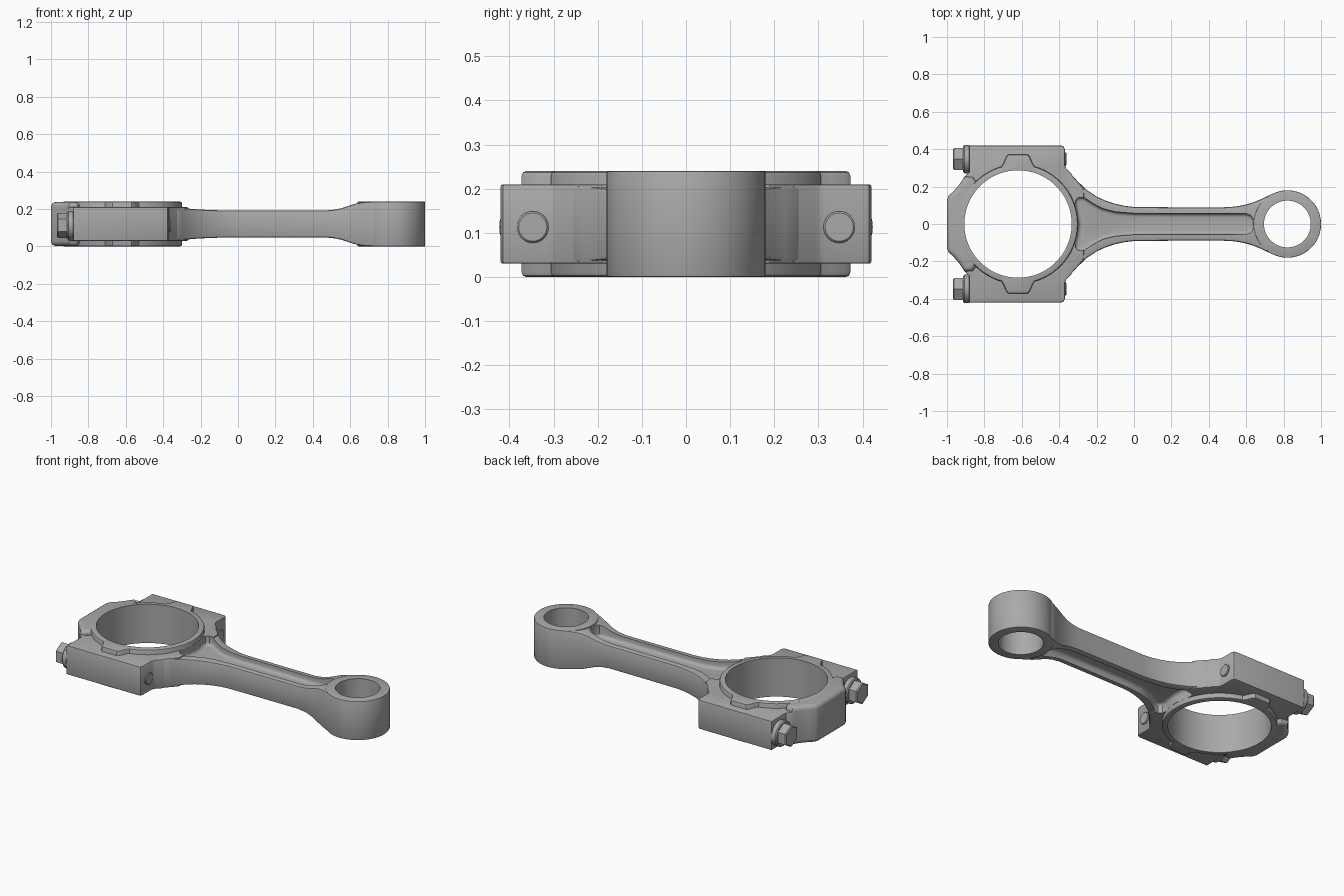
import bpy, bmesh, math
from mathutils import Matrix

cube = bpy.data.objects.get("Cube")
if cube:
    bpy.data.objects.remove(cube, do_unlink=True)

steel = bpy.data.materials.new("steel_grey")
steel.use_nodes = True
GREY = (0.4, 0.4, 0.4, 1)
steel.diffuse_color = GREY
steel.node_tree.nodes["Principled BSDF"].inputs["Base Color"].default_value = GREY

MID = 0.12             # mid plane height
BIG_X, SMALL_X = -0.62, 0.82


def finish(name, bm):
    bmesh.ops.recalc_face_normals(bm, faces=bm.faces)
    mesh = bpy.data.meshes.new(name)
    bm.to_mesh(mesh)
    bm.free()
    mesh.materials.append(steel)
    obj = bpy.data.objects.new(name, mesh)
    bpy.context.collection.objects.link(obj)
    return obj


def mirrored(half):
    """Close an outline by mirroring its +y half."""
    return half + [(x, -y) for x, y in reversed(half) if abs(y) > 1e-5]


def prism(name, outline, z0, z1, bevel=0.0, segments=2):
    bm = bmesh.new()
    base = bm.faces.new([bm.verts.new((x, y, z0)) for x, y in outline])
    res = bmesh.ops.extrude_face_region(bm, geom=[base])
    top = [v for v in res["geom"] if isinstance(v, bmesh.types.BMVert)]
    bmesh.ops.translate(bm, verts=top, vec=(0, 0, z1 - z0))
    if bevel:
        rim = [e for e in bm.edges if abs(e.verts[0].co.z - e.verts[1].co.z) < 1e-6]
        bmesh.ops.bevel(bm, geom=rim, offset=bevel, segments=segments,
                        profile=0.5, affect="EDGES")
    return finish(name, bm)


def arc(cx, r, a0, a1, n):
    steps = [math.radians(a0 + (a1 - a0) * i / n) for i in range(n + 1)]
    return [(cx + r * math.cos(a), r * math.sin(a)) for a in steps]


def circle(cx, r, n=96):
    return arc(cx, r, 0, 360 - 360 / n, n - 1)


def x_cylinder(name, r, x0, x1, y, z, sides, bevel):
    bm = bmesh.new()
    turn = Matrix.Translation(((x0 + x1) / 2, y, z)) @ Matrix.Rotation(math.pi / 2, 4, "Y")
    # corners point sideways
    turn = turn @ Matrix.Rotation(math.pi / 2, 4, "Z")
    bmesh.ops.create_cone(bm, cap_ends=True, segments=sides, radius1=r, radius2=r,
                          depth=x1 - x0, matrix=turn)
    rim = [e for e in bm.edges if abs(e.verts[0].co.x - e.verts[1].co.x) < 1e-6]
    bmesh.ops.bevel(bm, geom=rim, offset=bevel, segments=1, affect="EDGES")
    return finish(name, bm)


def apply_mod(obj, kind, **settings):
    mod = obj.modifiers.new(kind.title(), kind)
    for key, value in settings.items():
        setattr(mod, key, value)
    bpy.context.view_layer.objects.active = obj
    bpy.ops.object.modifier_apply(modifier=mod.name)


def cut(obj, *cutters):
    for c in cutters:
        apply_mod(obj, "BOOLEAN", operation="DIFFERENCE", object=c, solver="EXACT")


# Cutters: the two bores and the pockets in the beam
big_bore = prism("big_bore_cutter", circle(BIG_X, 0.287), -0.1, 0.4)
small_bore = prism("small_bore_cutter", circle(SMALL_X, 0.125), -0.1, 0.4)
pocket = mirrored([(-0.297, 0), (-0.305, 0.06), (-0.315, 0.1), (-0.313, 0.128),
                   (-0.295, 0.143), (-0.265, 0.14), (-0.22, 0.11), (-0.17, 0.083),
                   (-0.1, 0.065), (0, 0.057), (0.3, 0.055), (0.6, 0.055),
                   (0.625, 0.046), (0.638, 0.025), (0.64, 0)])
pockets = [prism("upper_pocket_cutter", pocket, MID + 0.033, 0.4, 0.02, 4),
           prism("lower_pocket_cutter", pocket, -0.16, MID - 0.033, 0.02, 4)]

# Big end: bolt shoulders and cap body
body = prism("big_end_body", mirrored([
    (-0.95, 0), (-0.945, 0.17), (-0.91, 0.25), (-0.88, 0.28), (-0.88, 0.42),
    (-0.39, 0.42), (-0.376, 0.414), (-0.37, 0.4), (-0.37, 0.315), (-0.36, 0.293),
    (-0.335, 0.27), (-0.325, 0.25), (-0.3, 0.225), (-0.27, 0.19), (-0.26, 0)]),
    0.03, 0.21, 0.006)
cut(body, big_bore, *pockets)

# Raised bearing ring with a stepped tab on each side
tab = [(BIG_X + 0.09, 0.305), (BIG_X + 0.075, 0.33), (BIG_X + 0.062, 0.362),
       (BIG_X + 0.05, 0.372), (BIG_X - 0.05, 0.372), (BIG_X - 0.062, 0.362),
       (BIG_X - 0.075, 0.33), (BIG_X - 0.09, 0.305)]
ring = prism("bearing_ring", mirrored(arc(BIG_X, 0.32, 0, 73, 20) + tab
                                      + arc(BIG_X, 0.32, 107, 180, 20)),
             0, 0.24, 0.01)
cut(ring, big_bore)

# Cap rib with flat nose at the far end
rib = prism("cap_rib", mirrored([(-1, 0), (-1, 0.13), (-0.99, 0.153), (-0.965, 0.175),
                                 (-0.935, 0.21), (-0.905, 0.255), (-0.86, 0.25),
                                 (-0.8, 0.15), (-0.8, 0)]), 0.003, 0.237, 0.025, 4)
cut(rib, big_bore)

# Beam lofted through (x, half width, half height) stations
stations = [(-0.33, 0.26, 0.088), (-0.3, 0.227, 0.086), (-0.25, 0.18, 0.081),
            (-0.2, 0.147, 0.077), (-0.15, 0.124, 0.075), (-0.1, 0.108, 0.073),
            (-0.05, 0.097, 0.072), (0, 0.091, 0.072), (0.25, 0.089, 0.072),
            (0.47, 0.089, 0.072), (0.52, 0.091, 0.077), (0.56, 0.096, 0.086),
            (0.6, 0.104, 0.1), (0.64, 0.117, 0.112), (0.68, 0.133, 0.118),
            (0.73, 0.157, 0.1195)]
bm = bmesh.new()
loops = [[bm.verts.new((x, sy * w, MID + sz * h))
          for sy, sz in ((-1, -1), (1, -1), (1, 1), (-1, 1))] for x, w, h in stations]
for a, b in zip(loops, loops[1:]):
    for i in range(4):
        j = (i + 1) % 4
        bm.faces.new((a[i], a[j], b[j], b[i]))
bm.faces.new(loops[0])
bm.faces.new(loops[-1])
beam = finish("beam", bm)
apply_mod(beam, "BEVEL", width=0.01, segments=2, limit_method="ANGLE",
          angle_limit=math.radians(50))
cut(beam, big_bore, small_bore, *pockets)

# Small end eye
eye = prism("small_end_eye", circle(SMALL_X, 0.18), 0, 0.24, 0.004)
cut(eye, small_bore)

# Cap bolts on both sides
bolts = []
for side, s in (("left", 1), ("right", -1)):
    y, z = s * 0.347, 0.113
    bolts += [
        x_cylinder(side + "_bolt_head", 0.067, -0.968, -0.9, y, z, 6, 0.006),
        x_cylinder(side + "_bolt_flange", 0.076, -0.913, -0.875, y, z, 40, 0.006),
        x_cylinder(side + "_bolt_tip", 0.036, -0.4, -0.362, y, z, 24, 0.004)]

for c in [big_bore, small_bore] + pockets:
    bpy.data.objects.remove(c, do_unlink=True)

# Smooth shading with sharp edges kept
bpy.ops.object.select_all(action="DESELECT")
for obj in [body, ring, rib, beam, eye] + bolts:
    obj.select_set(True)
    bpy.context.view_layer.objects.active = obj
bpy.ops.object.shade_smooth_by_angle(angle=math.radians(32))
